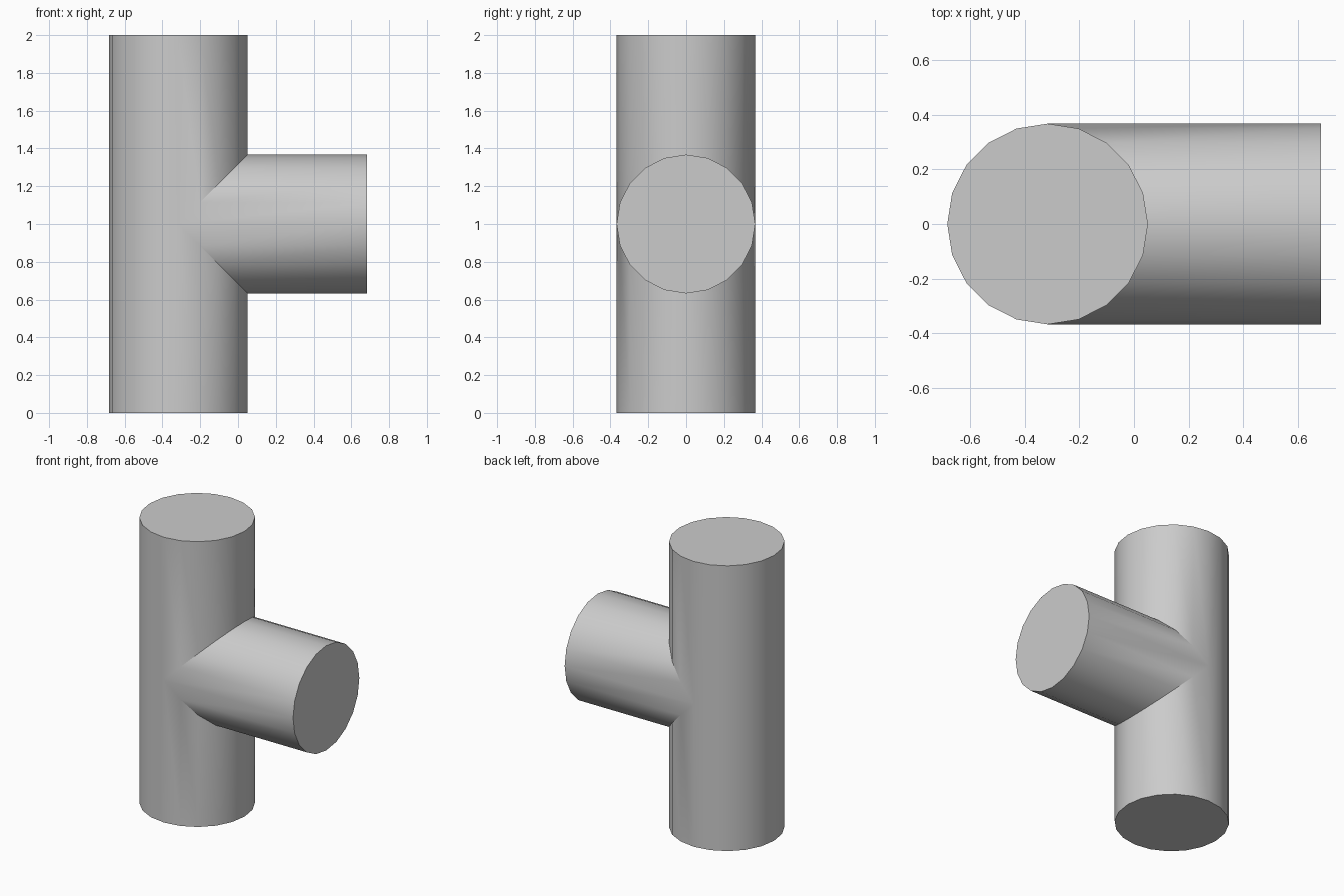
import bpy, bmesh
from math import pi
from mathutils import Matrix, Vector

R = 0.3675          # pipe radius
CX = -0.3165        # axis of the upright pipe
END = 0.684         # open end of the branch
SIDES = 20

cube = bpy.data.objects.get("Cube")
if cube:
    bpy.data.objects.remove(cube)

grey = bpy.data.materials.new("plain grey")
grey.use_nodes = True
colour = (0.6, 0.6, 0.6, 1)
grey.diffuse_color = colour
grey.node_tree.nodes["Principled BSDF"].inputs["Base Color"].default_value = colour


def pipe(length, matrix):
    bm = bmesh.new()
    bmesh.ops.create_cone(bm, cap_ends=True, segments=SIDES, radius1=R,
                          radius2=R, depth=length, matrix=matrix)
    return bm


def mitre(bm, inside):
    """Cut along both 45 degree seam planes, then drop one side."""
    for slope in (1, -1):
        faces = [f for f in bm.faces if len(f.verts) < SIDES
                 and f.calc_center_median().x > CX + 0.001]
        geom = {g for f in faces for g in (f, *f.edges, *f.verts)}
        bmesh.ops.bisect_plane(bm, geom=list(geom), dist=1e-5,
                               plane_co=(CX, 0, 1), plane_no=(1, 0, slope))
    drop = []
    for f in bm.faces:
        c = f.calc_center_median()
        if (c.x - CX > abs(c.z - 1)) == inside:
            drop.append(f)
    bmesh.ops.delete(bm, geom=drop, context='FACES')


# Upright pipe with the opening for the branch
upright = pipe(2, Matrix.Translation((CX, 0, 1)))
mitre(upright, True)

# Side branch trimmed to meet the upright
length = END - CX
branch = pipe(length, Matrix.Translation((CX + length / 2, 0, 1))
              @ Matrix.Rotation(pi / 2, 4, 'Y'))
mitre(branch, False)

# Weld both into one closed tee
part = bpy.data.meshes.new("branch_part")
branch.to_mesh(part)
upright.from_mesh(part)
bpy.data.meshes.remove(part)
bmesh.ops.remove_doubles(upright, verts=upright.verts, dist=0.0005)
bmesh.ops.recalc_face_normals(upright, faces=upright.faces)

mesh = bpy.data.meshes.new("tee_pipe")
upright.to_mesh(mesh)
upright.free()
branch.free()
mesh.materials.append(grey)
tee = bpy.data.objects.new("tee_pipe", mesh)
bpy.context.collection.objects.link(tee)

bpy.ops.object.select_all(action='DESELECT')
tee.select_set(True)
bpy.context.view_layer.objects.active = tee
bpy.ops.object.shade_smooth_by_angle(angle=pi / 6)
